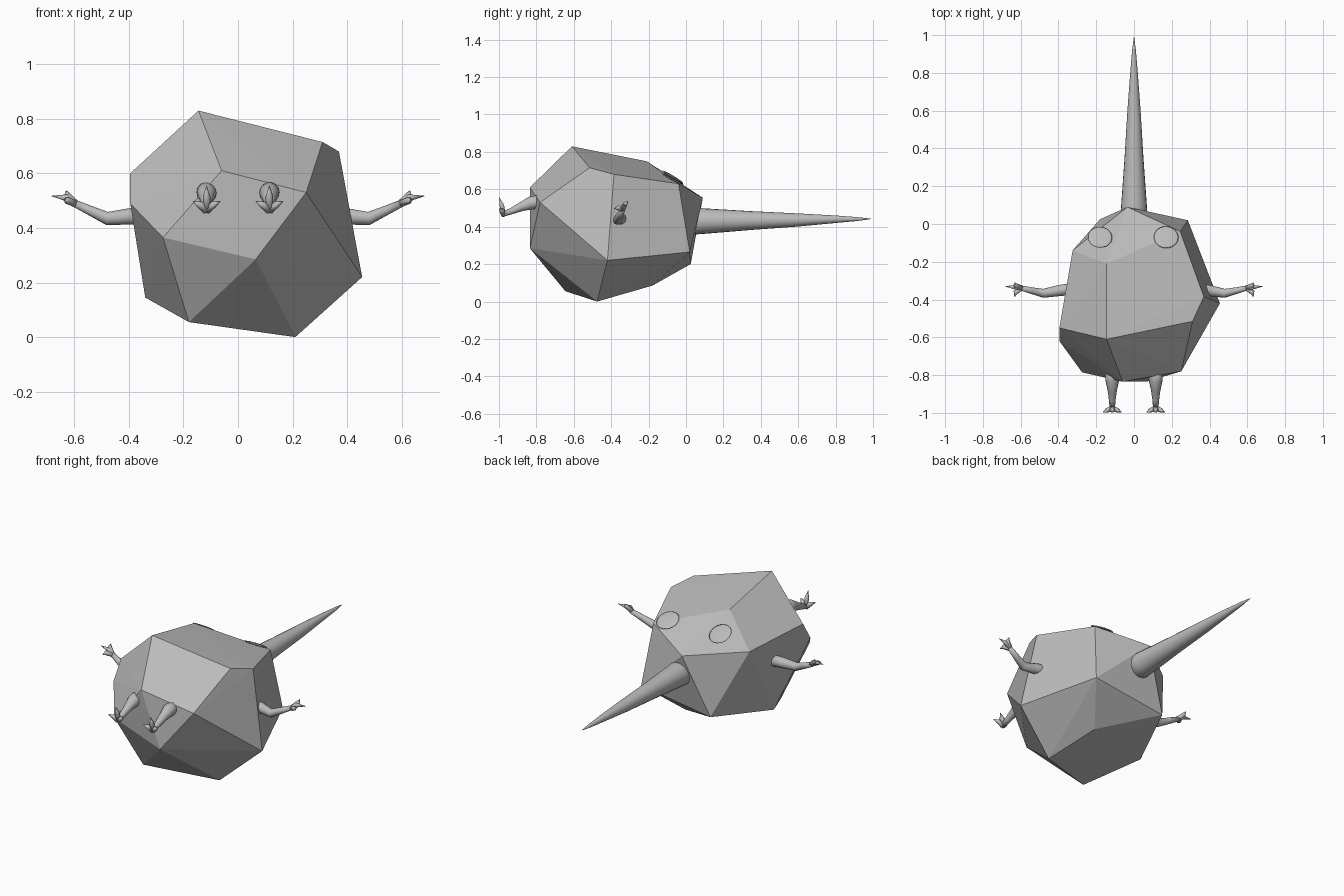
import bpy, bmesh
from mathutils import Vector, Matrix

if "Cube" in bpy.data.objects:
    bpy.data.objects.remove(bpy.data.objects["Cube"])

grey = bpy.data.materials.new("stone grey")
grey.diffuse_color = (0.5, 0.5, 0.5, 1)
grey.use_nodes = True
grey.node_tree.nodes["Principled BSDF"].inputs["Base Color"].default_value = grey.diffuse_color


def finish(bm, name, smooth=False):
    bmesh.ops.recalc_face_normals(bm, faces=bm.faces[:])
    mesh = bpy.data.meshes.new(name)
    bm.to_mesh(mesh)
    bm.free()
    mesh.materials.append(grey)
    for p in mesh.polygons:
        p.use_smooth = smooth
    obj = bpy.data.objects.new(name, mesh)
    bpy.context.collection.objects.link(obj)
    return obj


def tube(bm, path, sides=14):
    """Round limb through (x, y, z, radius) points, closed at both ends."""
    pts = [Vector(p[:3]) for p in path]
    rings = []
    for i, p in enumerate(pts):
        axis = pts[min(i + 1, len(pts) - 1)] - pts[max(i - 1, 0)]
        rot = axis.to_track_quat('Z', 'X' if abs(axis.normalized().x) < 0.7 else 'Y').to_matrix().to_4x4()
        m = Matrix.Translation(p) @ rot
        rings.append(bmesh.ops.create_circle(bm, segments=sides, radius=path[i][3], matrix=m)["verts"])
    for a, b in zip(rings, rings[1:]):
        # line up the rings by nearest start vertex
        k = min(range(sides), key=lambda j: (b[j].co - pts[rings.index(b)] - a[0].co + pts[rings.index(a)]).length)
        for i in range(sides):
            bm.faces.new((a[i], a[(i + 1) % sides], b[(i + 1 + k) % sides], b[(i + k) % sides]))
    for r in (rings[0], rings[-1]):
        bm.faces.new(r)


# Faceted boulder body
bm = bmesh.new()
corners = [
    (-.145, -.61, .83), (.31, -.515, .715), (.37, -.385, .68), (.455, -.42, .22),
    (.21, -.475, 0), (-.18, -.645, .055), (-.34, -.35, .145), (-.395, -.55, .6),
    (-.395, -.62, .49), (-.06, -.835, .61), (.25, -.78, .53), (.065, -.835, .285),
    (-.275, -.785, .365), (-.145, -.21, .75), (.245, -.04, .63), (-.035, .09, .555),
    (.285, .02, .265), (-.325, -.14, .57), (-.18, .025, .2), (.13, -.18, .085)]
for c in corners:
    bm.verts.new(c)
bmesh.ops.convex_hull(bm, input=bm.verts[:])
finish(bm, "body")

# Tapering tail
bm = bmesh.new()
tube(bm, [(0, -.05, .43, .078), (0, .1, .43, .068), (0, .35, .433, .05), (0, .6, .436, .035),
          (0, .8, .44, .02), (0, .92, .441, .01), (0, .99, .442, .001)], 20)
finish(bm, "tail", True)

# Flat round eyes on the rear slope
for name, pos, normal in (("left_eye", (-.18, -.07, .666), (.03, .52, .85)),
                          ("right_eye", (.17, -.07, .654), (.03, .45, .89))):
    bm = bmesh.new()
    rot = Vector(normal).to_track_quat('Z', 'Y').to_matrix().to_4x4()
    bmesh.ops.create_uvsphere(bm, u_segments=24, v_segments=8, radius=.065,
                              matrix=Matrix.Translation(pos) @ rot @ Matrix.Diagonal((1, 1, .1, 1)))
    finish(bm, name, True)

# Bent arms and legs, each ending in three claws
for side, s in (("left", -1), ("right", 1)):
    bm = bmesh.new()
    tube(bm, [(s * .3, -.34, .445, .034), (s * .4, -.353, .442, .03), (s * .48, -.367, .435, .024),
              (s * .54, -.353, .463, .018), (s * .605, -.337, .493, .013)])
    for tip in ((.683, -.33, .517), (.63, -.31, .537), (.632, -.385, .497)):
        tube(bm, [(s * .592, -.34, .487, .013), (s * .628, (tip[1] - .34) / 2, (tip[2] + .505) / 2, .013),
                  (s * tip[0], tip[1], tip[2], .001)], 6)
    finish(bm, side + "_arm", True)

    bm = bmesh.new()
    x = s * .115
    tube(bm, [(x, -.76, .535, .038), (x, -.83, .527, .036), (x, -.88, .507, .025),
              (x, -.93, .485, .018), (x, -.975, .468, .014)])
    for dx, z in ((0, .555), (.05, .497), (-.05, .497)):
        tube(bm, [(x, -.975, .462, .014), (x + dx * .5, -.985, (z + .475) / 2, .014),
                  (x + dx, -.998, z, .001)], 6)
    finish(bm, side + "_leg", True)
